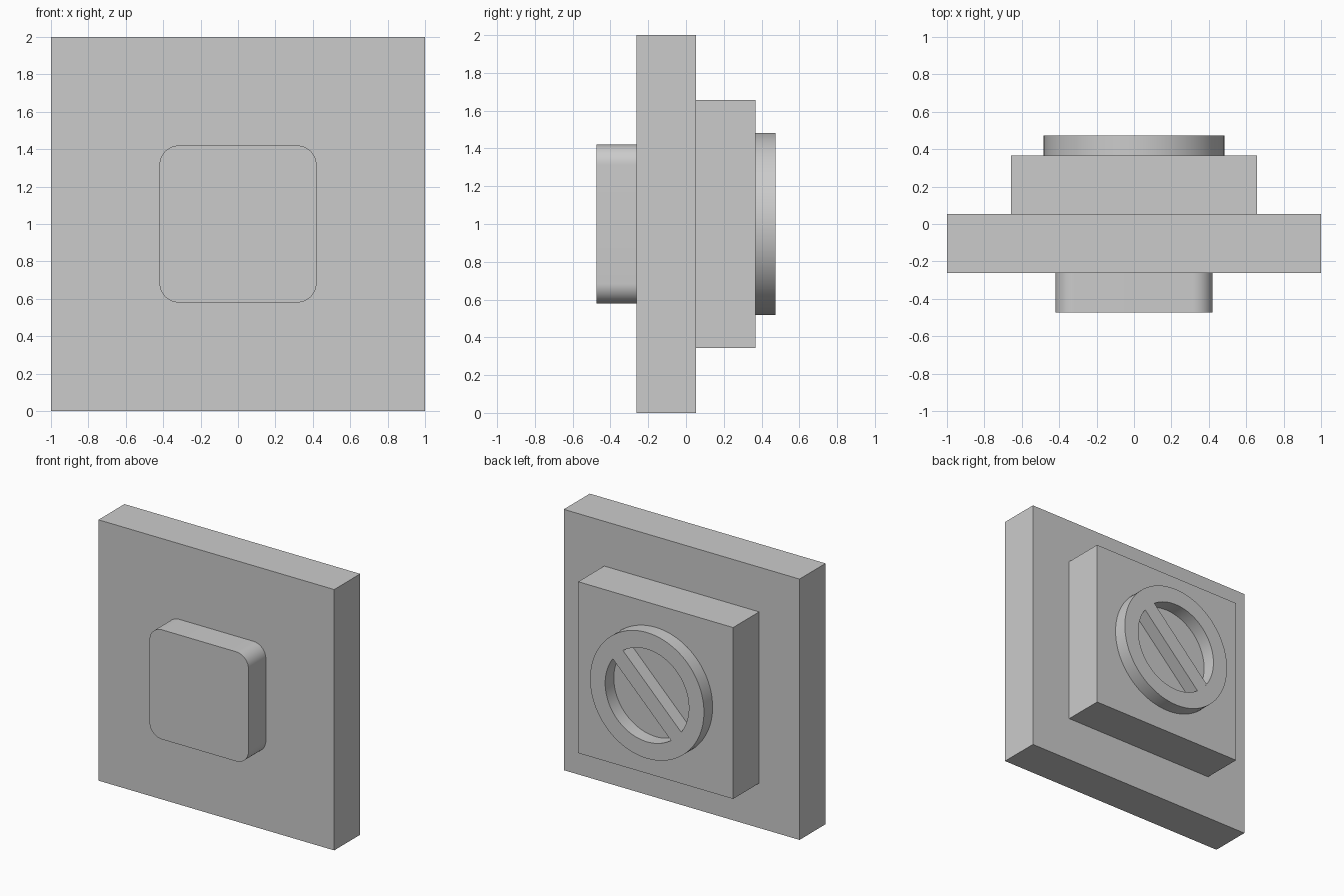
import bpy, bmesh
from math import sin, cos, pi, asin, radians
from mathutils import Matrix, Vector

cube = bpy.data.objects.get("Cube")
if cube:
    bpy.data.objects.remove(cube, do_unlink=True)

U = 0.105           # base thickness unit
MID_Z = 1.0         # height of the common axis
FRONT = -4.5 * U    # foremost y

GREY = (0.6, 0.6, 0.6, 1)
grey = bpy.data.materials.new("plain grey")
grey.use_nodes = True
grey.diffuse_color = GREY
grey.node_tree.nodes["Principled BSDF"].inputs["Base Color"].default_value = GREY


def finish(name, bm, smooth=False):
    bmesh.ops.recalc_face_normals(bm, faces=bm.faces)
    mesh = bpy.data.meshes.new(name)
    bm.to_mesh(mesh)
    bm.free()
    mesh.materials.append(grey)
    obj = bpy.data.objects.new(name, mesh)
    bpy.context.collection.objects.link(obj)
    if smooth:
        bpy.ops.object.select_all(action='DESELECT')
        obj.select_set(True)
        bpy.context.view_layer.objects.active = obj
        bpy.ops.object.shade_smooth_by_angle(angle=radians(30))
    return obj


def slab(name, outline, y0, y1, smooth=False):
    """Extrude an (x, z) outline around the common axis from y0 to y1."""
    bm = bmesh.new()
    face = bm.faces.new([bm.verts.new((x, y0, MID_Z + z)) for x, z in outline])
    side = bmesh.ops.extrude_face_region(bm, geom=[face], use_keep_orig=True)
    moved = [v for v in side["geom"] if isinstance(v, bmesh.types.BMVert)]
    bmesh.ops.translate(bm, verts=moved, vec=(0, y1 - y0, 0))
    return finish(name, bm, smooth)


def square(half):
    return [(-half, -half), (half, -half), (half, half), (-half, half)]


def arc(cx, cz, r, a0, a1, steps):
    return [(cx + r * cos(a0 + (a1 - a0) * i / steps),
             cz + r * sin(a0 + (a1 - a0) * i / steps)) for i in range(steps + 1)]


def rounded_square(half, r):
    c = half - r
    pts = []
    for k, (sx, sz) in enumerate([(1, 1), (-1, 1), (-1, -1), (1, -1)]):
        pts += arc(sx * c, sz * c, r, k * pi / 2, (k + 1) * pi / 2, 12)
    return pts


# Stacked body: front button, wide plate, rear block
plate_front = FRONT + 2 * U
plate_back = plate_front + 3 * U
block_back = plate_back + 3 * U
ring_back = block_back + U
slab("front_button", rounded_square(4 * U, U), FRONT, plate_front, True)
slab("main_plate", square(1.0), plate_front, plate_back)
slab("rear_block", square(0.657), plate_back, block_back)

# Ring on the rear block: a rectangle spun round the y axis
INNER, OUTER = 0.355, 0.483
bm = bmesh.new()
section = [bm.verts.new((r, y, MID_Z)) for r, y in
           [(INNER, block_back), (OUTER, block_back), (OUTER, ring_back), (INNER, ring_back)]]
edges = [bm.edges.new((section[i], section[(i + 1) % 4])) for i in range(4)]
bmesh.ops.spin(bm, geom=section + edges, cent=(0, 0, MID_Z), axis=(0, 1, 0),
               angle=2 * pi, steps=96, use_merge=True)
bmesh.ops.remove_doubles(bm, verts=bm.verts, dist=1e-4)
finish("rear_ring", bm, True)

# Diagonal bar across the ring opening, ends curved to meet the ring
half_width = 0.061
spread = asin(half_width / INNER)
tilt = pi / 4
bar = (arc(0, 0, INNER, tilt - spread, tilt + spread, 6)
       + arc(0, 0, INNER, tilt + pi - spread, tilt + pi + spread, 6))
slab("ring_bar", bar, block_back, ring_back)
